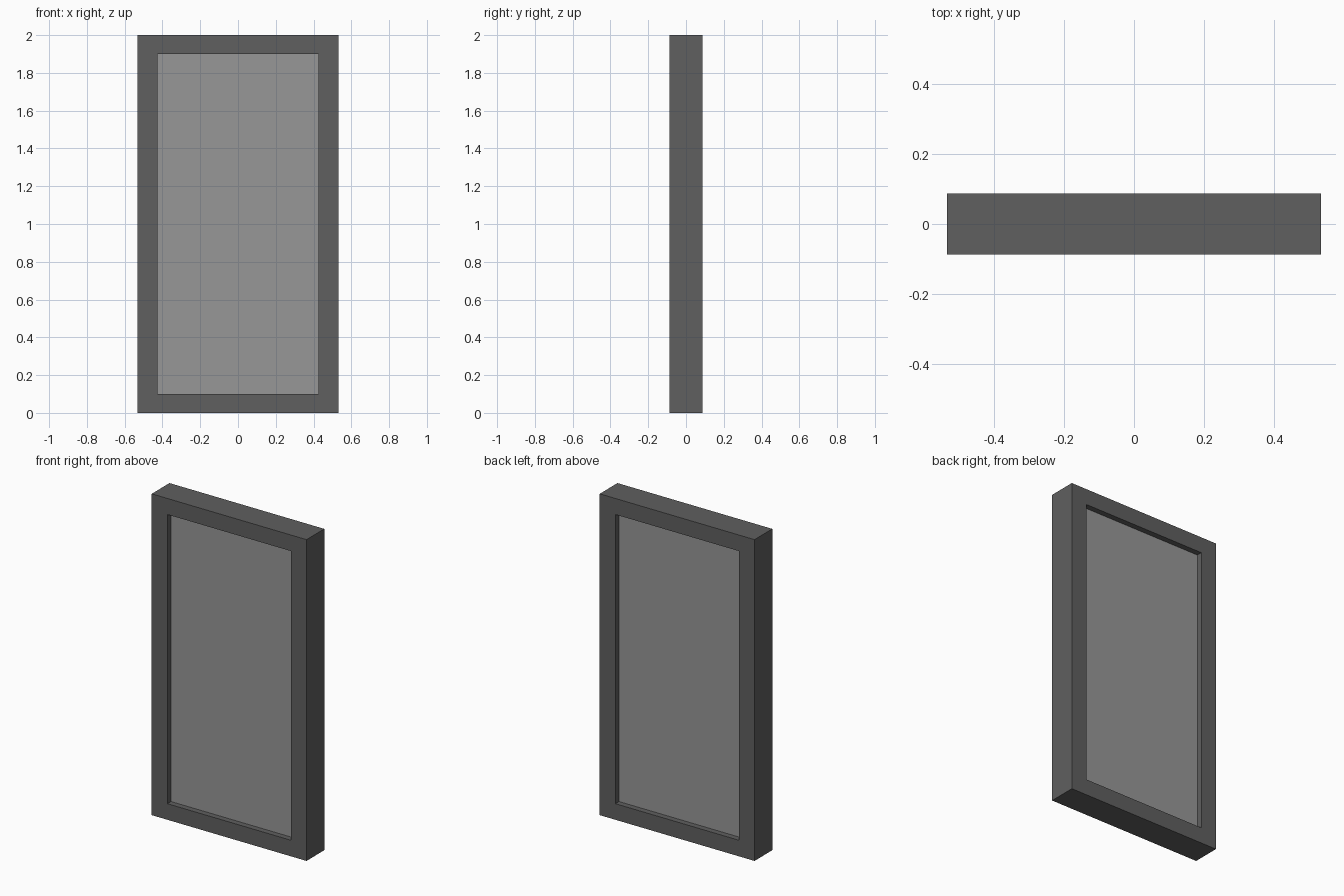
import bpy, bmesh

if "Cube" in bpy.data.objects:
    bpy.data.objects.remove(bpy.data.objects["Cube"])

W, H, D = 0.533, 1.0, 0.0875      # outer half sizes
OW, OH = 0.425, 0.9               # opening half sizes
PANE = 0.052                      # pane half thickness


def material(name, v):
    m = bpy.data.materials.new(name)
    m.diffuse_color = (v, v, v, 1)
    m.use_nodes = True
    m.node_tree.nodes["Principled BSDF"].inputs["Base Color"].default_value = m.diffuse_color
    return m


def finish(bm, name, mat):
    bmesh.ops.recalc_face_normals(bm, faces=bm.faces)
    me = bpy.data.meshes.new(name)
    bm.to_mesh(me)
    bm.free()
    me.materials.append(mat)
    ob = bpy.data.objects.new(name, me)
    bpy.context.collection.objects.link(ob)
    ob.location.z = H
    return ob


def ring(bm, w, h, y):
    return [bm.verts.new((sx * w, y, sz * h))
            for sx, sz in ((-1, -1), (1, -1), (1, 1), (-1, 1))]


# Frame: rectangular section swept round the opening
bm = bmesh.new()
rings = [ring(bm, W, H, -D), ring(bm, W, H, D),
         ring(bm, OW, OH, D), ring(bm, OW, OH, -D)]
for r in range(4):
    a, b = rings[r], rings[(r + 1) % 4]
    for i in range(4):
        j = (i + 1) % 4
        bm.faces.new((a[i], a[j], b[j], b[i]))
finish(bm, "window_frame", material("dark_grey", 0.115))

# Pane: slab recessed on both sides
bm = bmesh.new()
bmesh.ops.create_cube(bm, size=2)
bmesh.ops.scale(bm, vec=(OW, PANE, OH), verts=bm.verts)
finish(bm, "window_pane", material("light_grey", 0.31))
